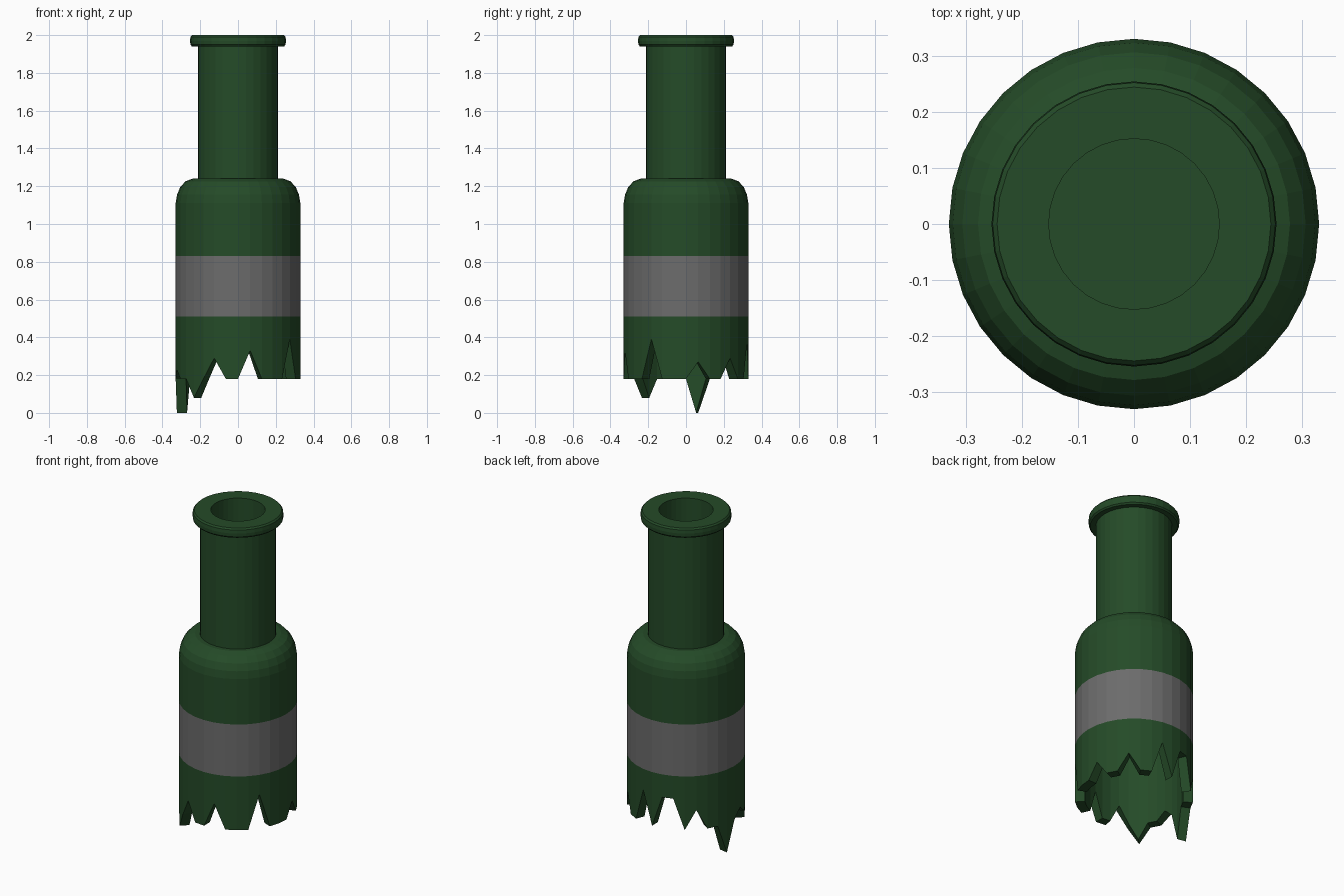
import bpy, bmesh, math

if "Cube" in bpy.data.objects:
    bpy.data.objects.remove(bpy.data.objects["Cube"])

SIDES = 32


def material(name, rgb):
    m = bpy.data.materials.new(name)
    m.diffuse_color = (*rgb, 1)
    m.use_nodes = True
    m.node_tree.nodes["Principled BSDF"].inputs["Base Color"].default_value = m.diffuse_color
    return m


glass = material("green_glass", (0.018, 0.07, 0.021))
paper = material("grey_label", (0.15, 0.15, 0.15))


def lathe(name, profile, jag=None, cap_ends=False, closed=False, label=None):
    """Revolve (radius, z) points; z = None takes the height from jag."""
    bm = bmesh.new()
    rings = []
    for r, z in profile:
        ring = []
        for i in range(SIDES):
            a = 2 * math.pi * i / SIDES
            h = jag.get(i, 0.18) if z is None else z
            ring.append(bm.verts.new((r * math.cos(a), r * math.sin(a), h)))
        rings.append(ring)
    count = len(rings) if closed else len(rings) - 1
    for k in range(count):
        lo, hi = rings[k], rings[(k + 1) % len(rings)]
        for i in range(SIDES):
            j = (i + 1) % SIDES
            f = bm.faces.new((lo[i], lo[j], hi[j], hi[i]))
            f.material_index = 1 if k == label else 0
    if cap_ends:
        bm.faces.new(rings[0])
        bm.faces.new(rings[-1])
    bmesh.ops.recalc_face_normals(bm, faces=bm.faces)
    me = bpy.data.meshes.new(name)
    bm.to_mesh(me)
    bm.free()
    ob = bpy.data.objects.new(name, me)
    bpy.context.collection.objects.link(ob)
    me.materials.append(glass)
    me.materials.append(paper)
    return ob


# Heights of the broken edge where it leaves the 0.18 base line,
# by column counted from +x towards +y
broken_edge = {1: 0.27, 4: 0.29, 7: 0.38, 9: 0.37, 10: 0.37, 12: 0.30, 15: 0.0,
               17: 0.23, 20: 0.08, 22: 0.29, 25: 0.33, 29: 0.39}

# Broken body: inner wall up from under the shoulder, jagged rim, outer wall
body_profile = [
    (0.20, 1.19), (0.25, 1.165), (0.275, 1.11), (0.275, 0.51), (0.275, None),
    (0.33, None), (0.33, 0.51), (0.33, 0.83), (0.33, 1.11), (0.323, 1.155),
    (0.306, 1.195), (0.278, 1.226), (0.24, 1.24),
]
lathe("bottle_body", body_profile, jag=broken_edge, cap_ends=True, label=6)

# Neck tube with rolled lip
neck_profile = [
    (0.152, 1.24), (0.213, 1.24), (0.213, 1.94), (0.244, 1.94), (0.252, 1.949),
    (0.254, 1.97), (0.252, 1.991), (0.244, 2.0), (0.152, 2.0),
]
lathe("bottle_neck", neck_profile, closed=True)
